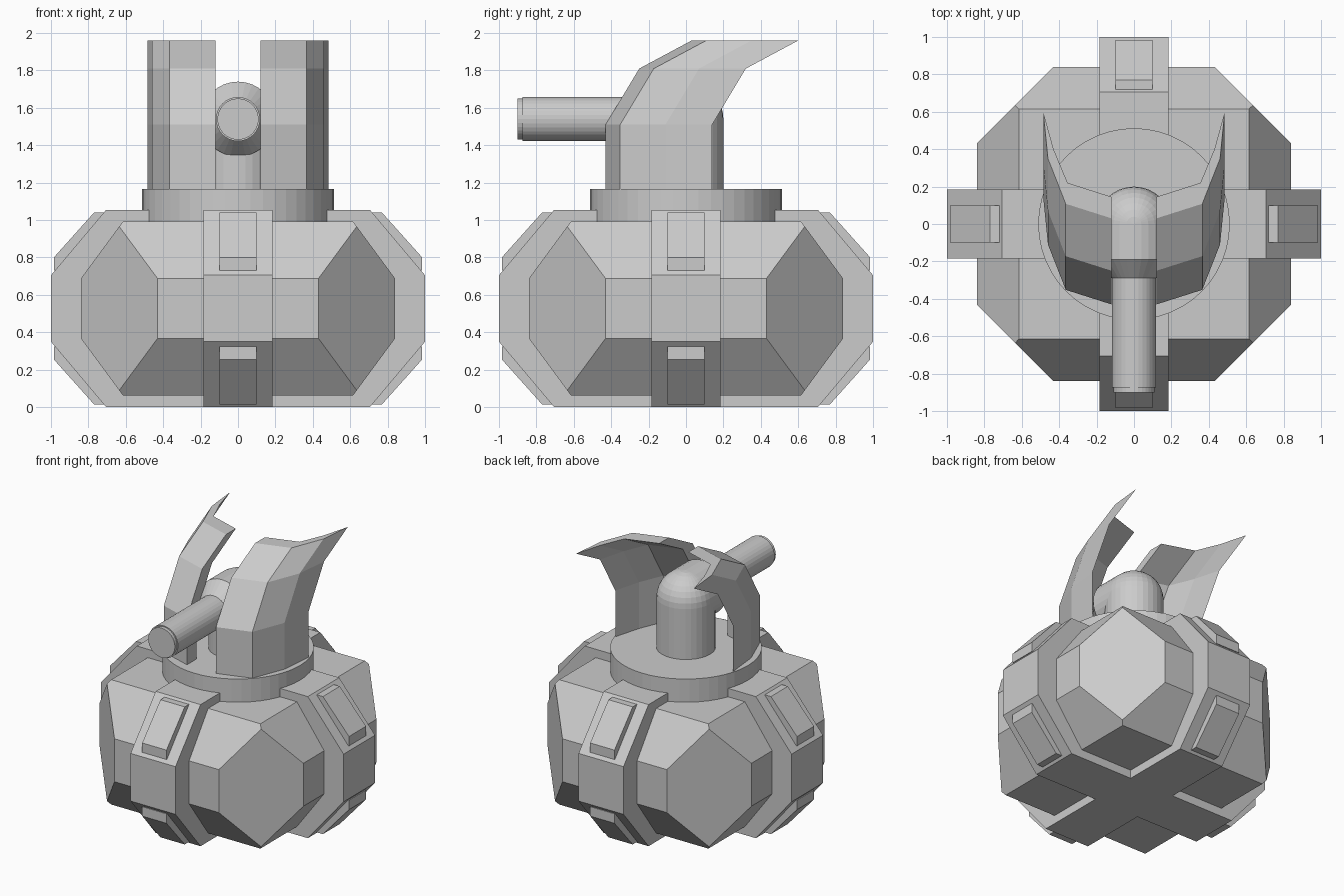
import bpy, bmesh, math
from itertools import product
from mathutils import Matrix, Vector

if "Cube" in bpy.data.objects:
    bpy.data.objects.remove(bpy.data.objects["Cube"])

MID = 0.5275  # height of the body's symmetry plane


def finish(name, bm):
    bmesh.ops.recalc_face_normals(bm, faces=bm.faces)
    me = bpy.data.meshes.new(name)
    bm.to_mesh(me)
    bm.free()
    ob = bpy.data.objects.new(name, me)
    bpy.context.collection.objects.link(ob)
    return ob


def loft(name, rings, xform=Matrix()):
    """Skin a stack of equal-length closed rings and cap both ends."""
    bm = bmesh.new()
    vs = [[bm.verts.new(xform @ Vector(p)) for p in r] for r in rings]
    n = len(rings[0])
    for a, b in zip(vs, vs[1:]):
        for i in range(n):
            j = (i + 1) % n
            bm.faces.new((a[i], a[j], b[j], b[i]))
    bm.faces.new(vs[0][::-1])
    bm.faces.new(vs[-1])
    return finish(name, bm)


def slab(name, profile, half, turn=0):
    """Extrude a (y, z) profile across x, then turn it about z."""
    return loft(name, [[(x, y, z) for y, z in profile] for x in (-half, half)],
                Matrix.Rotation(turn, 4, 'Z'))


def lathe(name, profile, xform=Matrix(), seg=32):
    """Revolve (radius, height) pairs about z."""
    ang = [2 * math.pi * i / seg for i in range(seg)]
    return loft(name, [[(r * math.cos(a), r * math.sin(a), z) for a in ang]
                       for r, z in profile], xform)


# Core: box with chamfered edges and hexagonal corners
bm = bmesh.new()
corner = [(.84, .43, .16), (.43, .84, .16), (.635, .635, .438), (.615, .615, .465)]
for (x, y, z), (a, b, c) in product(corner, product((-1, 1), repeat=3)):
    bm.verts.new((a * x, b * y, MID + c * z))
bmesh.ops.convex_hull(bm, input=bm.verts)
bmesh.ops.dissolve_limit(bm, angle_limit=math.radians(2), verts=bm.verts, edges=bm.edges)
finish("body_core", bm)

# Two crossing octagonal bands
band = [(-1, .35), (-1, .705), (-.705, 1.055), (.705, 1.055),
        (1, .705), (1, .35), (.705, 0), (-.705, 0)]
slab("band_front_back", band, .185)
slab("band_left_right", band, .185, math.pi / 2)

# Raised panels on the sloping parts of the bands
panel = [(-.97, .73), (-.985, .73), (-.985, .80), (-.77, 1.04), (-.72, 1.04), (-.70, 1.0)]
for i in range(4):
    slab(f"panel_upper_{i}", panel, .1, i * math.pi / 2)
    slab(f"panel_lower_{i}", [(y, 2 * MID - z) for y, z in panel], .1, i * math.pi / 2)

# Turret ring and neck
lathe("turret_ring", [(.512, .98), (.512, 1.165)], seg=48)
lathe("neck", [(.2, 1.15), (.2, 1.54)])

# Domed elbow
bm = bmesh.new()
bmesh.ops.create_uvsphere(bm, u_segments=32, v_segments=16, radius=.2,
                          matrix=Matrix.Translation((0, 0, 1.54)))
finish("elbow", bm)

# Barrel with tapered collar and muzzle, pointing to -y
lathe("barrel", [(.2, 0), (.2, .19), (.118, .29), (.118, .875), (.11, .875), (.11, .9)],
      Matrix.Translation((0, 0, 1.54)) @ Matrix.Rotation(math.pi / 2, 4, 'X'))

# Swept-back shields either side of the barrel
plan = [(.12, -.43), (.365, -.352), (.46, -.11), (.485, .14),
        (.43, -.06), (.355, -.24), (.12, -.315)]
sweep = [(1.165, 0), (1.51, 0), (1.81, .18), (1.96, .46)]
for side, s in (("right", 1), ("left", -1)):
    loft(f"shield_{side}", [[(s * x, y + dy, z) for x, y in plan] for z, dy in sweep])
